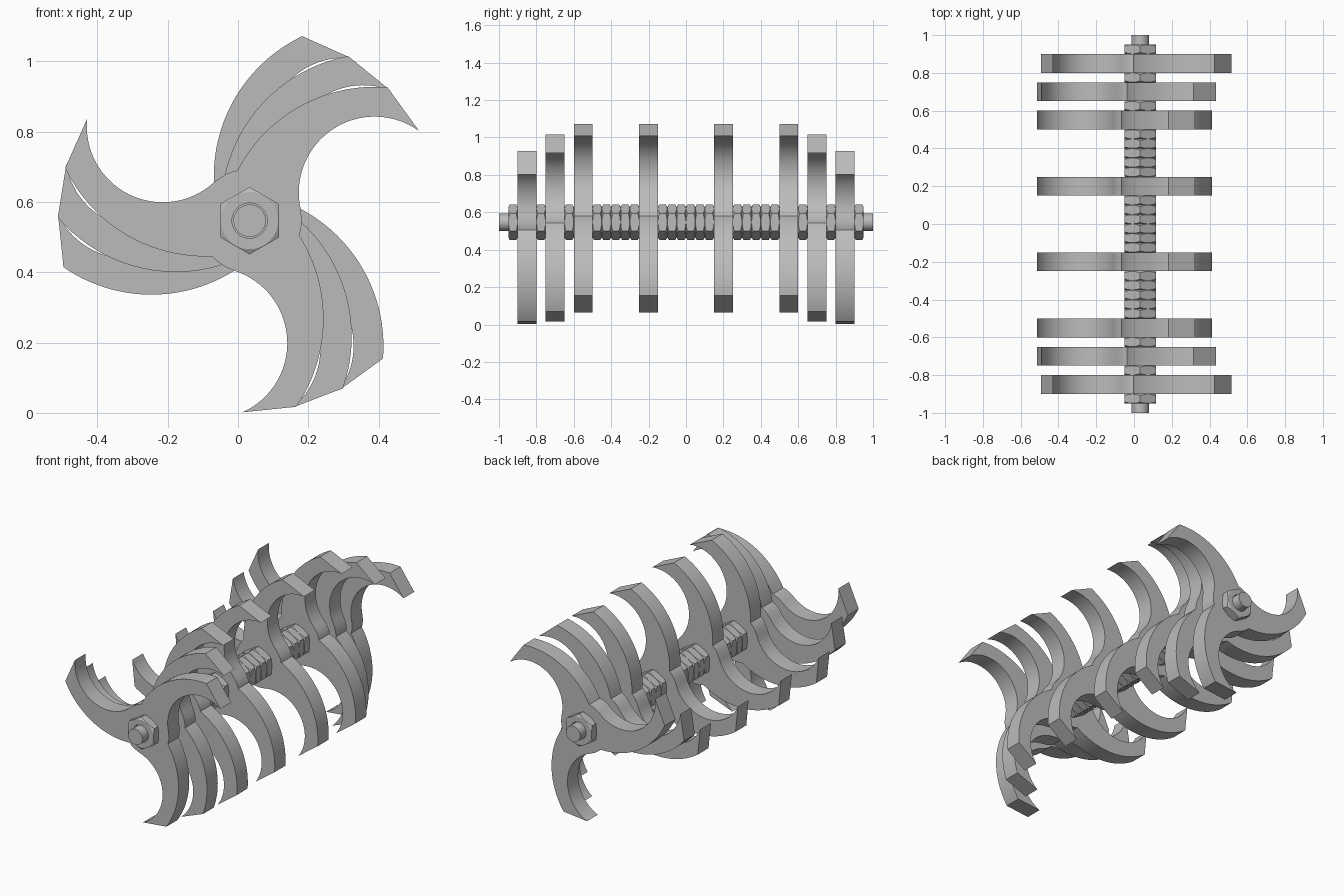
import bpy, bmesh
from math import radians, cos, sin, pi
from mathutils import Vector, Matrix

cube = bpy.data.objects.get("Cube")
if cube:
    bpy.data.objects.remove(cube)

AXIS = Vector((0.033, 0, 0.547))   # shaft centre line

steel = bpy.data.materials.new("Grey steel")
steel.use_nodes = True
GREY = (0.5, 0.5, 0.5, 1)
steel.diffuse_color = GREY
steel.node_tree.nodes["Principled BSDF"].inputs["Base Color"].default_value = GREY


def finish(bm, name, y):
    """Turn a bmesh into a smooth-shaded object at a station on the shaft."""
    bmesh.ops.recalc_face_normals(bm, faces=bm.faces)
    mesh = bpy.data.meshes.new(name)
    bm.to_mesh(mesh)
    bm.free()
    mesh.materials.append(steel)
    obj = bpy.data.objects.new(name, mesh)
    obj.location = AXIS + Vector((0, y, 0))
    bpy.context.collection.objects.link(obj)
    bpy.ops.object.select_all(action='DESELECT')
    obj.select_set(True)
    bpy.context.view_layer.objects.active = obj
    bpy.ops.object.shade_smooth_by_angle(angle=radians(25))
    return obj


def arc(cx, cz, r, start, end, n):
    angles = [radians(start + (end - start) * i / n) for i in range(n + 1)]
    return [Vector((cx + r * cos(a), 0, cz + r * sin(a))) for a in angles]


def blade(name, y, turn, thick=0.1):
    """Three curved arms around a small hub, turned about the shaft."""
    arm = arc(0.357, -0.06, 0.441, 152.6, 85.4, 24)     # outer edge
    arm += arc(0.356, 0.08, 0.216, 54.2, 192.7, 32)     # hooked inner edge
    arm += arc(0, 0, 0.148, 14, -15, 6)[1:-1]           # hub
    bm = bmesh.new()
    verts = []
    for k in range(3):
        rot = Matrix.Rotation(radians(120 * k - turn), 3, 'Y')
        verts += [bm.verts.new(rot @ p + Vector((0, -thick / 2, 0))) for p in arm]
    face = bm.faces.new(verts)
    out = bmesh.ops.extrude_face_region(bm, geom=[face], use_keep_orig=True)
    moved = [v for v in out["geom"] if isinstance(v, bmesh.types.BMVert)]
    bmesh.ops.translate(bm, verts=moved, vec=(0, thick, 0))
    finish(bm, name, y)


def nut(name, y, flat=0.083, h=0.025, hole=0.05, per_side=8):
    """Hexagon nut with chamfered corners and a through hole."""
    bm = bmesh.new()
    n = 6 * per_side
    rings = []
    for i in range(n):
        a = 2 * pi * i / n
        rim = flat / cos(a % (pi / 3) - pi / 6)
        edge = h - (rim - flat * 0.98) * 0.6
        section = [(hole, -h), (flat * 0.98, -h), (rim, -edge),
                   (rim, edge), (flat * 0.98, h), (hole, h)]
        # corners point straight up and down
        rings.append([bm.verts.new((r * sin(a), d, r * cos(a))) for r, d in section])
    for i in range(n):
        p, q = rings[i], rings[(i + 1) % n]
        for j in range(6):
            k = (j + 1) % 6
            bm.faces.new((p[j], p[k], q[k], q[j]))
    finish(bm, name, y)


# Threaded shaft running the full length
bm = bmesh.new()
bmesh.ops.create_cone(bm, cap_ends=True, segments=48, radius1=0.046, radius2=0.046,
                      depth=2, matrix=Matrix.Rotation(pi / 2, 4, 'X'))
finish(bm, "shaft", 0)

# Blades, symmetric about the middle; the inner pairs share one angle
for side, label in ((-1, "front"), (1, "back")):
    for i, (y, turn) in enumerate(((0.85, 0), (0.70, 15), (0.55, 30), (0.2, 30))):
        blade(f"{label}_blade_{i + 1}", side * y, turn)

# Nuts: single ones near the ends, packed rows as spacers
for side, label in ((-1, "front"), (1, "back")):
    stations = [0.925, 0.775, 0.625]
    stations += [0.475 - 0.05 * i for i in range(5)]
    stations += [0.125 - 0.05 * i for i in range(3)]
    for i, y in enumerate(stations):
        nut(f"{label}_nut_{i + 1}", side * y)
